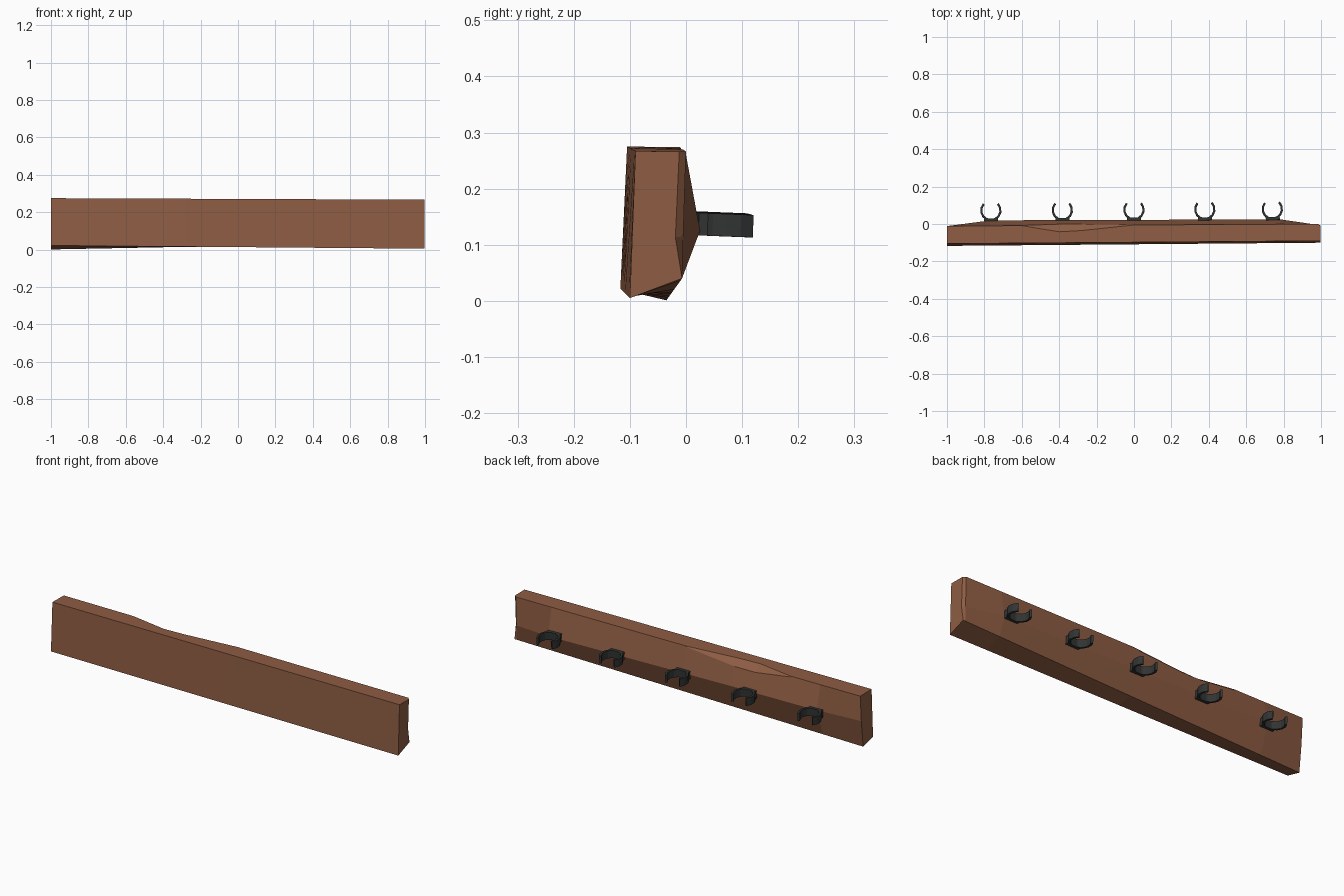
import bpy, bmesh, math
from mathutils import Matrix, Vector

if "Cube" in bpy.data.objects:
    bpy.data.objects.remove(bpy.data.objects["Cube"])

def material(name, col):
    m = bpy.data.materials.new(name)
    m.diffuse_color = (*col, 1)
    m.use_nodes = True
    m.node_tree.nodes["Principled BSDF"].inputs["Base Color"].default_value = m.diffuse_color
    return m

wood = material("brown wood", (0.27, 0.108, 0.056))
iron = material("dark iron", (0.032, 0.034, 0.034))

def finish(name, bm, mat):
    bmesh.ops.recalc_face_normals(bm, faces=bm.faces)
    me = bpy.data.meshes.new(name)
    bm.to_mesh(me)
    bm.free()
    me.materials.append(mat)
    ob = bpy.data.objects.new(name, me)
    bpy.context.collection.objects.link(ob)
    return ob

def mix(a, b, t):
    return a + (b - a) * t

# Rough-hewn board: sections lofted along x, slightly twisted
# station: x, ridge y, ridge z, chip depth into the top back edge, chip height
stations = [
    (-1.0, -0.02, 0.14, 0, 0.004),
    (-0.77, 0.019, 0.15, 0, 0.004),
    (-0.6, 0.020, 0.148, 0, 0.004),
    (-0.4, 0.021, 0.146, 0.034, 0.03),
    (-0.28, 0.021, 0.145, 0.028, 0.03),
    (0.0, 0.022, 0.14, 0, 0.004),
    (0.78, 0.025, 0.125, 0, 0.004),
    (0.985, -0.005, 0.115, 0, 0.004),
    (0.997, -0.019, 0.113, 0.012, 0.004),
]
bm = bmesh.new()
rings = []
for x, ry, rz, chip, drop in stations:
    t = (x + 1) / 2
    cy, cz = mix(-0.011, 0.0, t), mix(0.274, 0.266, t)
    s = drop / (cz - rz)
    edge_y = cy - chip if x > 0.99 else cy
    prof = [
        (mix(-0.117, -0.10, t), mix(0.022, 0.005, t)),
        (mix(-0.105, -0.09, t), mix(0.275, 0.267, t)),
        (cy - chip, cz),
        (mix(edge_y, ry, s), mix(cz, rz, s)),
        (ry, rz),
        (mix(-0.035, -0.007, t), mix(0.001, 0.04, t)),
    ]
    rings.append([bm.verts.new((x, y, z)) for y, z in prof])
for a, b in zip(rings, rings[1:]):
    for i in range(6):
        j = (i + 1) % 6
        bm.faces.new((a[i], a[j], b[j], b[i]))
bm.faces.new(rings[0])
bm.faces.new(rings[-1])
finish("board", bm, wood)

# Open iron rings with a small foot plate, in a row on the ridge
def hook(n, x):
    bm = bmesh.new()
    h, r_out, r_in, segs = 0.02, 0.057, 0.046, 10
    start, end = math.radians(-222), math.radians(42)
    cols = []
    for k in range(segs + 1):
        a = mix(start, end, k / segs)
        c, s = math.cos(a), math.sin(a)
        cols.append([bm.verts.new((r * c, 0.051 + r * s, z))
                     for r, z in ((r_out, -h), (r_out, h), (r_in, h), (r_in, -h))])
    for a, b in zip(cols, cols[1:]):
        for i in range(4):
            j = (i + 1) % 4
            bm.faces.new((a[i], a[j], b[j], b[i]))
    bm.faces.new(cols[0])
    bm.faces.new(cols[-1])
    bmesh.ops.create_cube(bm, size=1, matrix=Matrix.Translation((0, 0, 0))
                          @ Matrix.Diagonal((0.075, 0.016, 0.04, 1)))
    ob = finish(f"hook_{n}", bm, iron)
    ob.location = (x, 0.025 + 0.005 * x, 0.138 - 0.002 * x)
    ob.rotation_euler = (-0.04, 0, 0.006 + 0.06 * max(0, x))

for n, x in enumerate((-0.765, -0.383, 0.0, 0.38, 0.742)):
    hook(n + 1, x)
